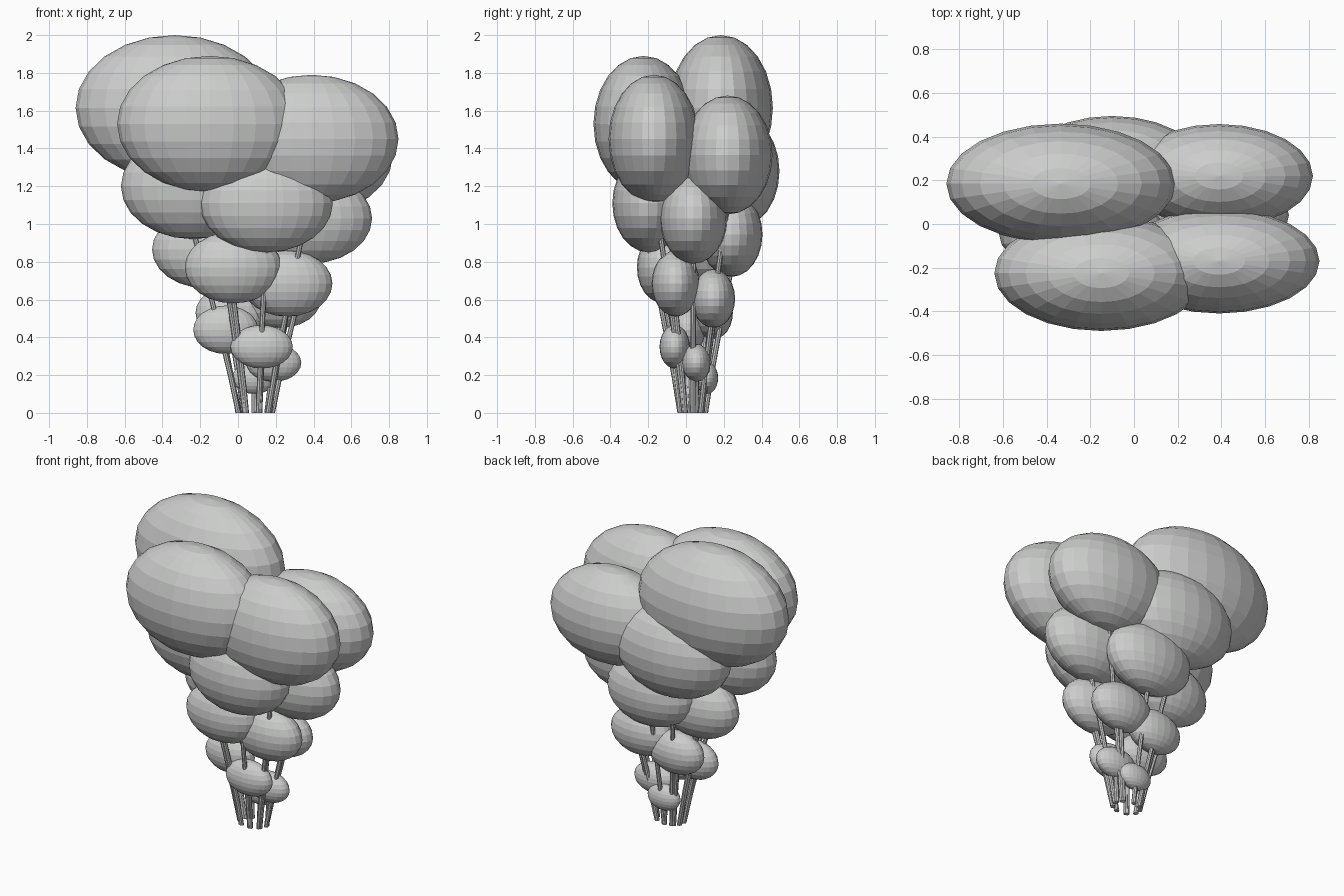
import bpy
import bmesh
import math
from mathutils import Vector, Matrix

grey = bpy.data.materials.new("pale_grey")
grey.diffuse_color = (0.6, 0.61, 0.6, 1)


def finish(bm, name):
    mesh = bpy.data.meshes.new(name)
    bm.to_mesh(mesh)
    bm.free()
    mesh.materials.append(grey)
    obj = bpy.data.objects.new(name, mesh)
    bpy.context.collection.objects.link(obj)
    return obj


# Balloon: flat-faced ellipsoid
def balloon(name, centre, radii):
    bm = bmesh.new()
    bmesh.ops.create_uvsphere(
        bm, u_segments=24, v_segments=12, radius=1,
        matrix=Matrix.Translation(centre) @ Matrix.Diagonal((*radii, 1)))
    finish(bm, name)


# String: eight-sided tube swept along a gently bowed path
def string(name, start, end, radius, sides=8, steps=5):
    bm = bmesh.new()
    rings = []
    for i in range(steps + 1):
        t = i / steps
        p = start.lerp(end, t)
        p.x = start.x + (end.x - start.x) * t ** 1.1
        p.y = start.y + (end.y - start.y) * t ** 1.1
        rings.append([bm.verts.new(p + Vector((
            radius * math.cos(k * math.tau / sides),
            radius * math.sin(k * math.tau / sides), 0)))
            for k in range(sides)])
    for a, b in zip(rings, rings[1:]):
        for k in range(sides):
            n = (k + 1) % sides
            bm.faces.new((a[k], a[n], b[n], b[k]))
    bm.faces.new(rings[0][::-1])
    bm.faces.new(rings[-1])
    finish(bm, name)


# Spiral of balloons from the largest down: x, y, z, x radius, y radius, z radius
BALLOONS = [
    (-0.335, 0.185, 1.615, 0.525, 0.275, 0.385),
    (-0.150, -0.225, 1.53, 0.490, 0.265, 0.36),
    (0.390, -0.170, 1.45, 0.460, 0.240, 0.34),
    (0.390, 0.220, 1.365, 0.430, 0.238, 0.315),
    (-0.100, 0.275, 1.28, 0.405, 0.220, 0.30),
    (-0.240, -0.040, 1.20, 0.380, 0.205, 0.28),
    (0.150, -0.200, 1.11, 0.352, 0.190, 0.26),
    (0.380, 0.040, 1.03, 0.330, 0.178, 0.24),
    (0.090, 0.240, 0.945, 0.305, 0.165, 0.225),
    (-0.170, 0.110, 0.865, 0.285, 0.150, 0.205),
    (-0.025, -0.120, 0.77, 0.257, 0.140, 0.19),
    (0.260, -0.055, 0.685, 0.240, 0.127, 0.175),
    (0.225, 0.145, 0.605, 0.215, 0.115, 0.155),
    (-0.035, 0.145, 0.53, 0.190, 0.103, 0.14),
    (-0.065, 0.010, 0.44, 0.172, 0.092, 0.128),
    (0.125, -0.060, 0.35, 0.165, 0.080, 0.115),
    (0.190, 0.055, 0.265, 0.145, 0.075, 0.10),
    (0.085, 0.110, 0.185, 0.115, 0.060, 0.085),
]

# Strings gather into a narrow bundle standing on the ground
HUB = Vector((0.09, 0.035, 0))
for i, (x, y, z, rx, ry, rz) in enumerate(BALLOONS, 1):
    balloon(f"balloon_{i:02d}", (x, y, z), (rx, ry, rz))
    out = Vector((x - HUB.x, (y - HUB.y) * 1.3, 0)).normalized()
    foot = HUB + Vector((out.x * 0.092, out.y * 0.068, 0))
    string(f"string_{i:02d}", foot, Vector((x, y, z - rz * 0.8)), 0.014)
